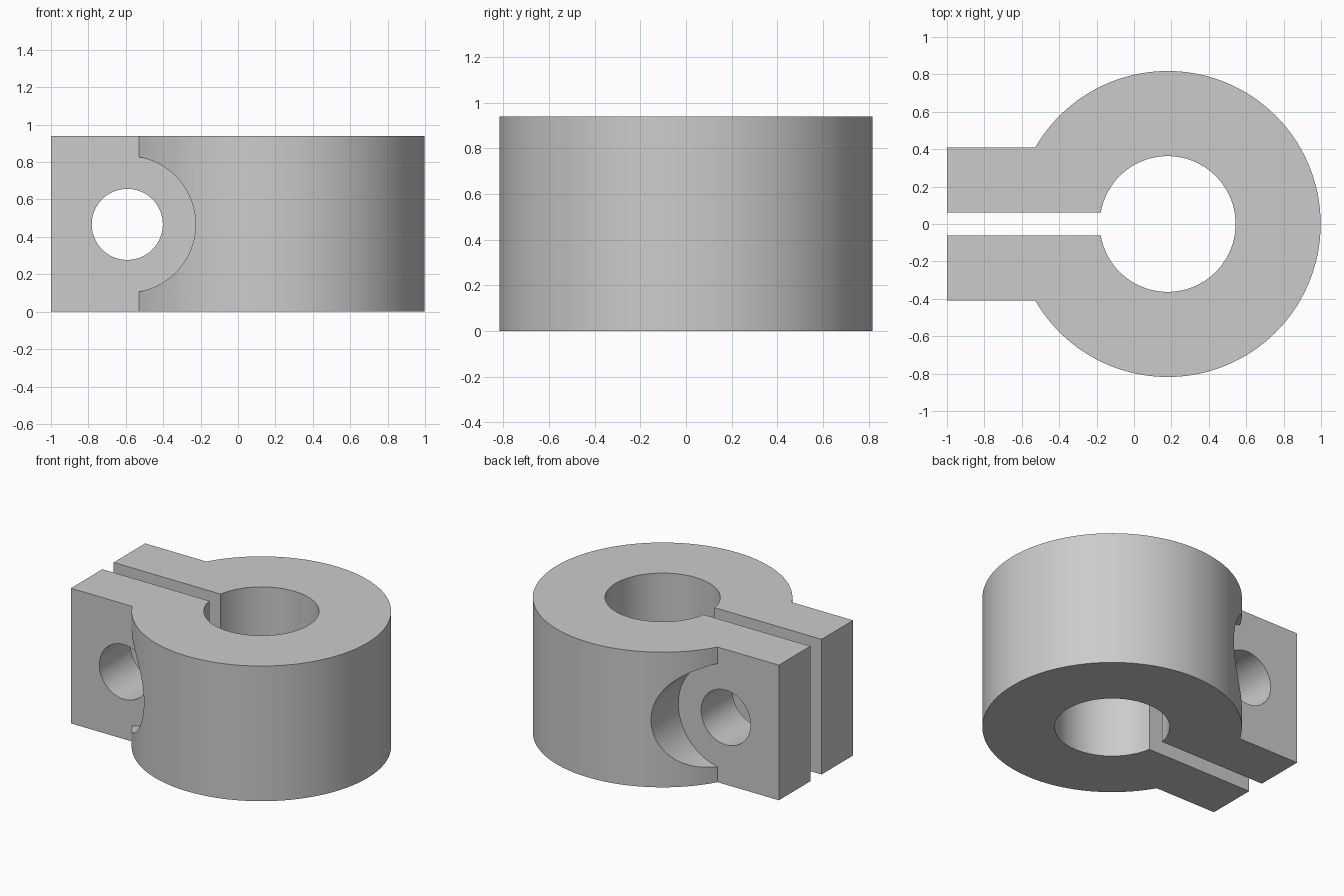
import bpy, bmesh, math

if "Cube" in bpy.data.objects:
    bpy.data.objects.remove(bpy.data.objects["Cube"], do_unlink=True)

HEIGHT = 0.94
RING_X, RING_R, BORE_R = 0.18, 0.818, 0.363
LUG_END, LUG_Y, SLOT_Y = -1.0, 0.408, 0.062
BOLT_X, BOLT_Z, BOLT_R, RECESS_R = -0.592, 0.467, 0.19, 0.365

steel = bpy.data.materials.new("light_grey_metal")
steel.use_nodes = True
grey = (0.6, 0.6, 0.6, 1)
steel.diffuse_color = grey
steel.node_tree.nodes["Principled BSDF"].inputs["Base Color"].default_value = grey


def arc(cx, cy, r, start, end, steps):
    """Points on an arc, both ends included."""
    angles = [start + (end - start) * i / steps for i in range(steps + 1)]
    return [(cx + r * math.cos(a), cy + r * math.sin(a)) for a in angles]


def prism(name, outline, low, high, along_y=False):
    """Extrude a 2D outline along z, or along y when it lies in the xz plane."""
    bm = bmesh.new()

    def place(p, d):
        return (p[0], d, p[1]) if along_y else (p[0], p[1], d)

    bottom = [bm.verts.new(place(p, low)) for p in outline]
    top = [bm.verts.new(place(p, high)) for p in outline]
    bm.faces.new(bottom)
    bm.faces.new(top)
    for i in range(len(outline)):
        j = (i + 1) % len(outline)
        bm.faces.new((bottom[i], bottom[j], top[j], top[i]))
    bmesh.ops.recalc_face_normals(bm, faces=bm.faces)
    mesh = bpy.data.meshes.new(name)
    bm.to_mesh(mesh)
    bm.free()
    mesh.materials.append(steel)
    obj = bpy.data.objects.new(name, mesh)
    bpy.context.collection.objects.link(obj)
    return obj


# Split ring with two clamping lugs, drawn as one outline
outer = math.pi - math.asin(LUG_Y / RING_R)
inner = math.pi - math.asin(SLOT_Y / BORE_R)
outline = [(LUG_END, -LUG_Y)]
outline += arc(RING_X, 0, RING_R, -outer, outer, 112)
outline += [(LUG_END, LUG_Y), (LUG_END, SLOT_Y)]
outline += arc(RING_X, 0, BORE_R, inner, -inner, 80)
outline += [(LUG_END, -SLOT_Y)]
clamp = prism("split_clamp_collar", outline, 0, HEIGHT)

# Bolt hole through both lugs, and a bolt head recess on each side
cuts = [("bolt_hole_cutter", BOLT_R, -1.2, 1.2),
        ("front_recess_cutter", RECESS_R, -1.2, -LUG_Y),
        ("back_recess_cutter", RECESS_R, LUG_Y, 1.2)]
for name, radius, low, high in cuts:
    circle = arc(BOLT_X, BOLT_Z, radius, 0, math.tau, 80)[:-1]
    cutter = prism(name, circle, low, high, along_y=True)
    cutter.hide_render = True
    cutter.hide_set(True)
    cut = clamp.modifiers.new(name, 'BOOLEAN')
    cut.operation = 'DIFFERENCE'
    cut.solver = 'EXACT'
    cut.object = cutter

# Apply the cuts, then smooth the curved walls and keep the edges sharp
bpy.context.view_layer.objects.active = clamp
clamp.select_set(True)
for name, *_ in cuts:
    bpy.ops.object.modifier_apply(modifier=name)
    bpy.data.objects.remove(bpy.data.objects[name], do_unlink=True)
bpy.ops.object.shade_smooth_by_angle(angle=math.radians(30))
